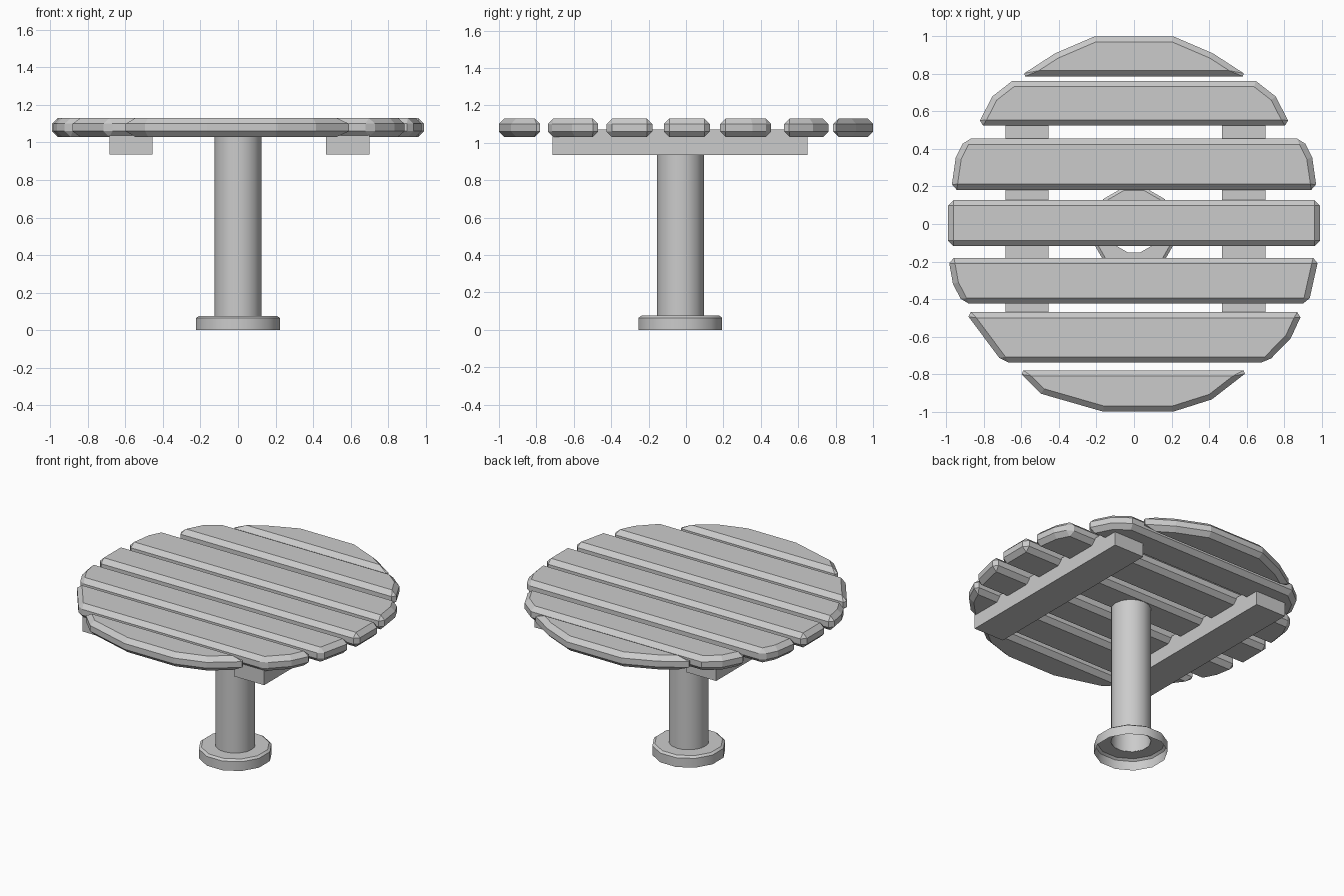
import bpy, bmesh, math

if "Cube" in bpy.data.objects:
    bpy.data.objects.remove(bpy.data.objects["Cube"])


def finish(name, bm):
    bmesh.ops.recalc_face_normals(bm, faces=bm.faces)
    mesh = bpy.data.meshes.new(name)
    bm.to_mesh(mesh)
    bm.free()
    ob = bpy.data.objects.new(name, mesh)
    bpy.context.collection.objects.link(ob)
    return ob


def plank(name, right, left=None):
    """Extruded outline from end profiles; left end mirrors the right if omitted."""
    left = left or [(-x, y) for x, y in right]
    outline = right + left[::-1]
    bm = bmesh.new()
    face = bm.faces.new([bm.verts.new((x, y, 1.03)) for x, y in outline])
    ext = bmesh.ops.extrude_face_region(bm, geom=[face])["geom"]
    bmesh.ops.translate(bm, vec=(0, 0, 0.10),
                        verts=[v for v in ext if isinstance(v, bmesh.types.BMVert)])
    ob = finish(name, bm)
    bev = ob.modifiers.new("chamfer", "BEVEL")
    bev.width = 0.03
    bev.segments = 1
    bev.limit_method = 'ANGLE'
    bev.angle_limit = math.radians(42)
    bev.use_clamp_overlap = False
    return ob


def box(name, lo, hi):
    bm = bmesh.new()
    bmesh.ops.create_cube(bm, size=1)
    for v in bm.verts:
        v.co = [l + (c + 0.5) * (h - l) for c, l, h in zip(v.co, lo, hi)]
    return finish(name, bm)


def shell(name, profile, sides, y, start):
    """Open turned shell from (radius, height) points."""
    bm = bmesh.new()
    rings = []
    for r, z in profile:
        angles = [start + 2 * math.pi * i / sides for i in range(sides)]
        rings.append([bm.verts.new((r * math.cos(a), y + r * math.sin(a), z)) for a in angles])
    for a, b in zip(rings, rings[1:]):
        for i in range(sides):
            j = (i + 1) % sides
            bm.faces.new((a[i], a[j], b[j], b[i]))
    mesh_ob = finish(name, bm)
    bpy.ops.object.select_all(action='DESELECT')
    bpy.context.view_layer.objects.active = mesh_ob
    mesh_ob.select_set(True)
    bpy.ops.object.shade_smooth_by_angle(angle=math.radians(35))
    return mesh_ob


# Table top: seven chamfered planks cut to a rough circle (end profiles, front to back)
plank("plank_1", [(0.21, -1.0), (0.415, -0.935), (0.615, -0.78)],
      [(-0.165, -1.0), (-0.495, -0.905), (-0.62, -0.78)])
plank("plank_2", [(0.71, -0.738), (0.835, -0.61), (0.90, -0.47)],
      [(-0.70, -0.738), (-0.90, -0.47)])
plank("plank_3", [(0.93, -0.425), (0.985, -0.18)],
      [(-0.91, -0.425), (-0.965, -0.32), (-0.99, -0.18)])
plank("plank_4", [(0.992, -0.118), (0.992, 0.128)])
plank("plank_5", [(0.975, 0.182), (0.95, 0.355), (0.90, 0.455)])
plank("plank_6", [(0.835, 0.525), (0.755, 0.68), (0.65, 0.762)])
plank("plank_7", [(0.61, 0.787), (0.42, 0.91), (0.21, 1.0)])

# Two cross beams under the planks
box("left_beam", (-0.685, -0.715, 0.935), (-0.455, 0.65, 1.07))
box("right_beam", (0.47, -0.715, 0.935), (0.70, 0.65, 1.07))

# Hollow column and open-bottomed base flange
shell("column", [(0.126, 0.075), (0.126, 1.04)], 16, -0.03, 0)
shell("base_flange", [(0.231, 0), (0.231, 0.064), (0.215, 0.076), (0.126, 0.076)],
      12, -0.03, math.radians(15))
